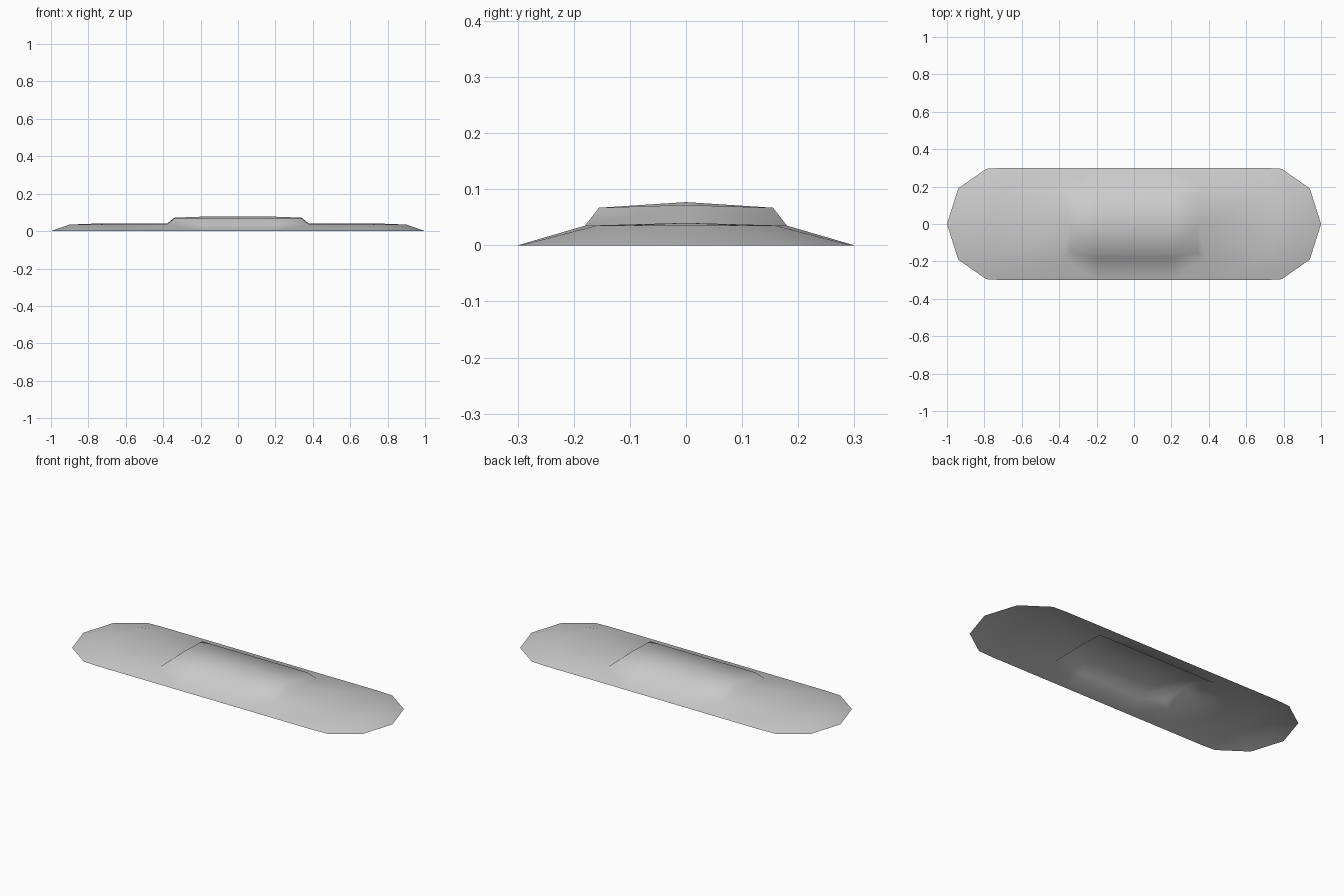
import bpy
import bmesh

default_cube = bpy.data.objects.get("Cube")
if default_cube:
    bpy.data.objects.remove(default_cube, do_unlink=True)

# Single light grey material
grey = bpy.data.materials.new("light_grey")
grey.use_nodes = True
colour = (0.6, 0.6, 0.6, 1)
grey.diffuse_color = colour
grey.node_tree.nodes["Principled BSDF"].inputs["Base Color"].default_value = colour

bm = bmesh.new()


def row(points, height):
    """Add a row of vertices in one level plane."""
    return [bm.verts.new((x, y, height)) for x, y in points]


def bridge(inner, outer):
    """Fill the strip between two rows, facing upwards."""
    for i in range(min(len(inner), len(outer)) - 1):
        bm.faces.new((inner[i], outer[i], outer[i + 1], inner[i + 1])[::-1])


# One quarter of the shell, from the ground outline up to the centre ridge
rim = row([(0, .3), (.2, .3), (.38, .3), (.7, .3),
           (.79, .295), (.94, .19), (1, 0)], 0)
shoulder = row([(0, .18), (.2, .18), (.38, .18), (.7, .18),
                (.77, .16), (.84, .11), (.9, 0)], .035)
crown = row([(x, .155) for x in (0, .2, .34)], .067)
ridge = row([(0, 0), (.2, 0), (.34, 0)], .077)
ridge[-1].co.z = .072
deck = row([(.38, 0), (.77, 0)], .04)

# Sloping skirt, raised block sides and raised block top
bridge(shoulder, rim)
bridge(crown, shoulder)
bridge(ridge, crown)

# End slope of the raised block, then the flat deck
bm.faces.new((ridge[-1], deck[0], shoulder[2], crown[-1]))
bm.faces.new((deck[0], deck[1], shoulder[3], shoulder[2]))

# Fan that closes the rounded end of the deck
for near, far in zip(shoulder[3:], shoulder[4:]):
    bm.faces.new((deck[1], far, near))

for face in bm.faces:
    face.smooth = True

mesh = bpy.data.meshes.new("raised_shell")
bm.to_mesh(mesh)
bm.free()
mesh.materials.append(grey)
shell = bpy.data.objects.new("raised_shell", mesh)
bpy.context.collection.objects.link(shell)

# Mirror the quarter across both axes
mirror = shell.modifiers.new("mirror_quarters", "MIRROR")
mirror.use_axis = (True, True, False)
mirror.use_clip = True
mirror.merge_threshold = 0.0005
